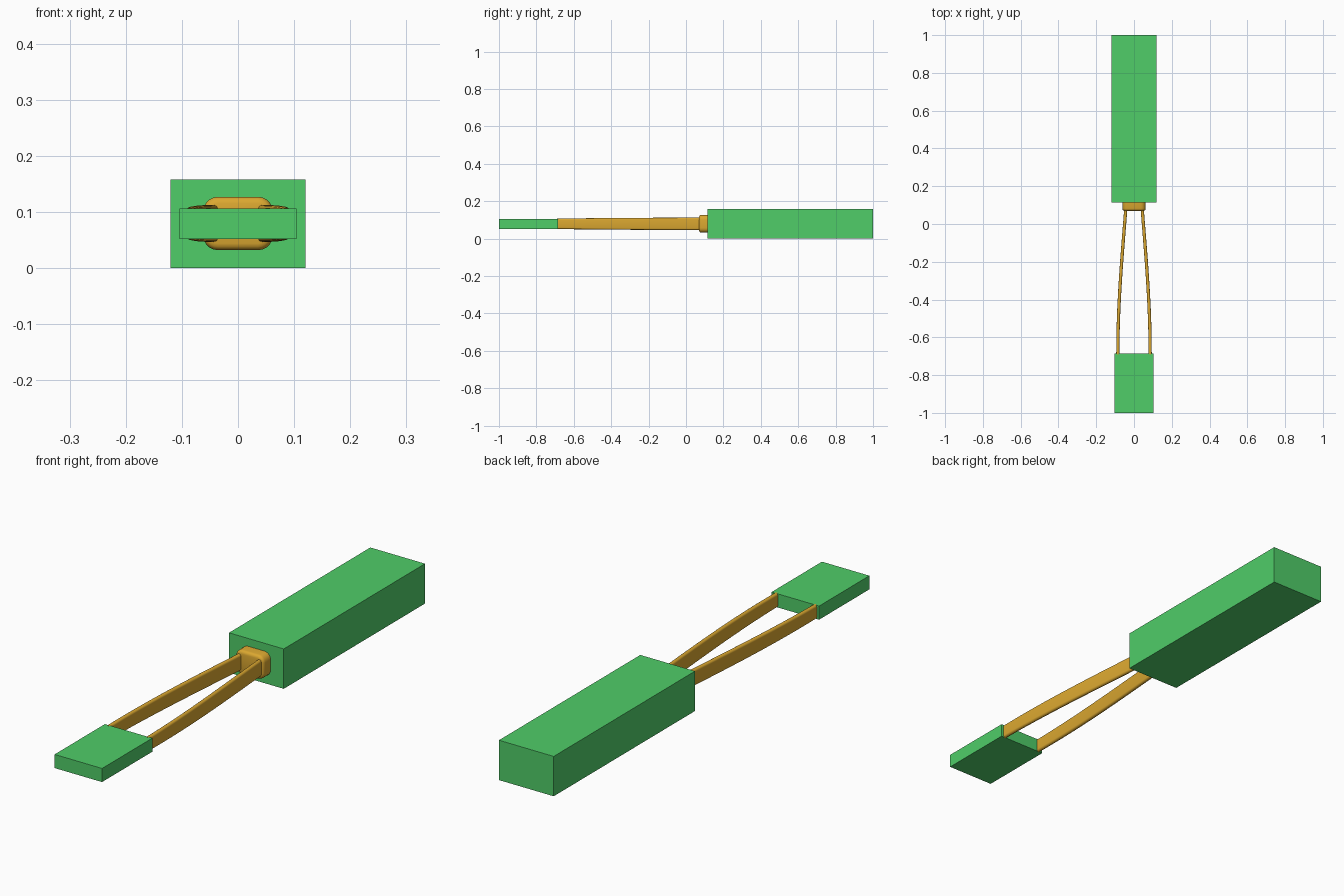
import bpy, bmesh, math

cube = bpy.data.objects.get("Cube")
if cube:
    bpy.data.objects.remove(cube)


def material(name, colour):
    m = bpy.data.materials.new(name)
    m.use_nodes = True
    m.diffuse_color = colour
    m.node_tree.nodes["Principled BSDF"].inputs["Base Color"].default_value = colour
    return m


green = material("green plastic", (0.08, 0.61, 0.14, 1))
gold = material("gold metal", (0.71, 0.39, 0.03, 1))


def add_object(name, bm, mat):
    bmesh.ops.recalc_face_normals(bm, faces=bm.faces)
    mesh = bpy.data.meshes.new(name)
    bm.to_mesh(mesh)
    bm.free()
    mesh.materials.append(mat)
    ob = bpy.data.objects.new(name, mesh)
    bpy.context.collection.objects.link(ob)
    return ob


def smooth(ob):
    bpy.ops.object.select_all(action='DESELECT')
    ob.select_set(True)
    bpy.context.view_layer.objects.active = ob
    bpy.ops.object.shade_smooth_by_angle(angle=math.radians(40))


def block(name, half_x, y0, y1, z0, z1, mat):
    bm = bmesh.new()
    bmesh.ops.create_cube(bm, size=1)
    for v in bm.verts:
        v.co = (v.co.x * 2 * half_x,
                y0 + (v.co.y + 0.5) * (y1 - y0),
                z0 + (v.co.z + 0.5) * (z1 - z0))
    return add_object(name, bm, mat)


def bezier(p, t):
    s = 1 - t
    return s**3 * p[0] + 3 * s * s * t * p[1] + 3 * s * t * t * p[2] + t**3 * p[3]


# Handle and flat head
block("handle", 0.12, 0.115, 1.0, 0.0, 0.158, green)
block("head", 0.104, -1.0, -0.685, 0.052, 0.106, green)

# Collar with rounded corners, seated in the handle
bm = bmesh.new()
bmesh.ops.create_cube(bm, size=1)
for v in bm.verts:
    v.co = (v.co.x * 0.124, 0.10 + v.co.y * 0.06, 0.0795 + v.co.z * 0.095)
long_edges = [e for e in bm.edges
              if abs(e.verts[0].co.y - e.verts[1].co.y) > 0.01]
bmesh.ops.bevel(bm, geom=long_edges, offset=0.026, segments=5,
                profile=0.5, affect='EDGES')
rim = [e for e in bm.edges if all(v.co.y < 0.08 for v in e.verts)]
bmesh.ops.bevel(bm, geom=rim, offset=0.012, segments=3,
                profile=0.5, affect='EDGES')
smooth(add_object("collar", bm, gold))

# Curved arm, an upright rounded strip swept from collar to head
bm = bmesh.new()
half_w, steps, corner = 0.0085, 20, 8
rings = []
for i in range(steps + 1):
    t = i / steps
    x = bezier((0.043, 0.063, 0.086, 0.0855), t)
    y = bezier((0.085, -0.17, -0.42, -0.69), t)
    half_h = 0.033 - 0.005 * t * t
    ring = []
    for side in (1, -1):
        for k in range(corner + 1):
            a = math.pi * k / corner
            ring.append(bm.verts.new((
                x + side * half_w * math.cos(a), y,
                0.0795 + side * (half_h - half_w + half_w * math.sin(a)))))
    rings.append(ring)
for r0, r1 in zip(rings, rings[1:]):
    for k in range(len(r0)):
        n = (k + 1) % len(r0)
        bm.faces.new((r0[k], r0[n], r1[n], r1[k]))
bm.faces.new(rings[0])
bm.faces.new(rings[-1])
arms = add_object("arms", bm, gold)
smooth(arms)
mirror = arms.modifiers.new("Mirror", 'MIRROR')
mirror.use_axis[0] = True
